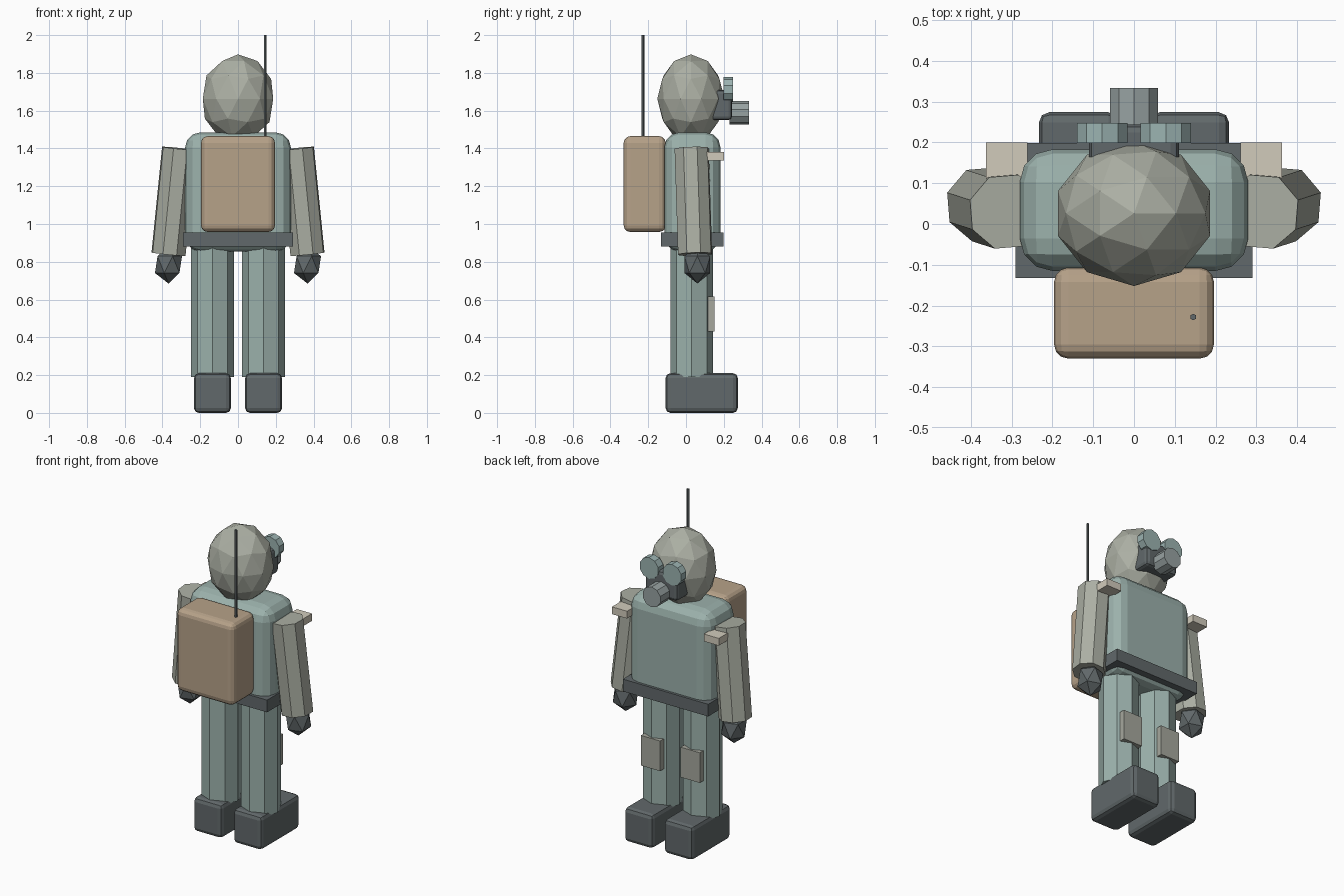
import bpy
from mathutils import Vector

if "Cube" in bpy.data.objects:
    bpy.data.objects.remove(bpy.data.objects["Cube"])


def material(name, rgb):
    m = bpy.data.materials.new(name)
    m.diffuse_color = (*rgb, 1)
    m.use_nodes = True
    m.node_tree.nodes["Principled BSDF"].inputs["Base Color"].default_value = m.diffuse_color
    return m


TEAL = material("teal_cloth", (0.33, 0.44, 0.41))
SAGE = material("sage_cloth", (0.41, 0.43, 0.37))
PAD = material("pad_grey", (0.38, 0.39, 0.34))
DARK = material("dark_rubber", (0.12, 0.14, 0.145))
BROWN = material("brown_canvas", (0.47, 0.36, 0.25))
SAND = material("sand", (0.64, 0.60, 0.50))
GLASS = material("lens", (0.33, 0.45, 0.44))
STEEL = material("steel", (0.31, 0.36, 0.36))


def finish(name, mat):
    ob = bpy.context.object
    ob.name = name
    ob.data.materials.append(mat)
    return ob


def box(name, lo, hi, mat, bevel=0.0, segments=3):
    """Box between two corners, optionally rounded."""
    lo, hi = Vector(lo), Vector(hi)
    bpy.ops.mesh.primitive_cube_add(size=1, location=(lo + hi) / 2)
    ob = finish(name, mat)
    for v in ob.data.vertices:
        v.co *= hi - lo
    if bevel:
        mod = ob.modifiers.new("round", 'BEVEL')
        mod.width, mod.segments = bevel, segments
    return ob


def rod(name, a, b, r, sides, mat):
    """Flat-sided cylinder from point a to point b."""
    a, b = Vector(a), Vector(b)
    d = b - a
    bpy.ops.mesh.primitive_cylinder_add(vertices=sides, radius=r, depth=d.length, location=(a + b) / 2)
    ob = finish(name, mat)
    ob.rotation_euler = d.to_track_quat('Z', 'Y').to_euler()
    return ob


def ball(name, loc, radii, subdiv, mat):
    bpy.ops.mesh.primitive_ico_sphere_add(subdivisions=subdiv, radius=1, location=loc)
    ob = finish(name, mat)
    ob.scale = radii
    return ob


# Torso, belt and head
box("torso", (-0.28, -0.115, 0.855), (0.28, 0.183, 1.485), TEAL, 0.08)
box("belt", (-0.29, -0.132, 0.88), (0.29, 0.199, 0.955), DARK)
ball("head", (0, 0.026, 1.663), (0.196, 0.178, 0.235), 2, SAGE)

# Breathing mask
box("mask", (-0.11, 0.12, 1.55), (0.11, 0.244, 1.71), DARK, 0.02, 2)
rod("mask_canister", (0, 0.23, 1.588), (0, 0.334, 1.588), 0.062, 10, STEEL)

# Backpack and aerial
box("backpack", (-0.196, -0.33, 0.958), (0.196, -0.107, 1.465), BROWN, 0.035)
rod("aerial", (0.145, -0.228, 1.44), (0.145, -0.228, 2.0), 0.008, 6, DARK)

# Paired parts
for side, s in (("left", -1), ("right", 1)):
    def span(x0, x1):
        return sorted((s * x0, s * x1))

    x0, x1 = span(0.038, 0.233)
    box(side + "_boot", (x0, -0.108, 0), (x1, 0.274, 0.21), DARK, 0.025, 2)
    rod(side + "_leg", (s * 0.135, 0.03, 0.19), (s * 0.135, 0.03, 0.9), 0.113, 8, TEAL)
    x0, x1 = span(0.07, 0.2)
    box(side + "_knee_pad", (x0, 0.1, 0.43), (x1, 0.152, 0.615), PAD)
    rod(side + "_arm", (s * 0.368, 0.048, 0.84), (s * 0.312, 0.03, 1.40), 0.095, 8, SAGE)
    ball(side + "_glove", (s * 0.368, 0.06, 0.785), (0.08, 0.08, 0.1), 1, DARK)
    x0, x1 = span(0.261, 0.363)
    box(side + "_shoulder_tab", (x0, 0.09, 1.335), (x1, 0.2, 1.38), SAND)
    rod(side + "_goggle", (s * 0.078, 0.198, 1.712), (s * 0.078, 0.248, 1.712), 0.0655, 10, GLASS)
